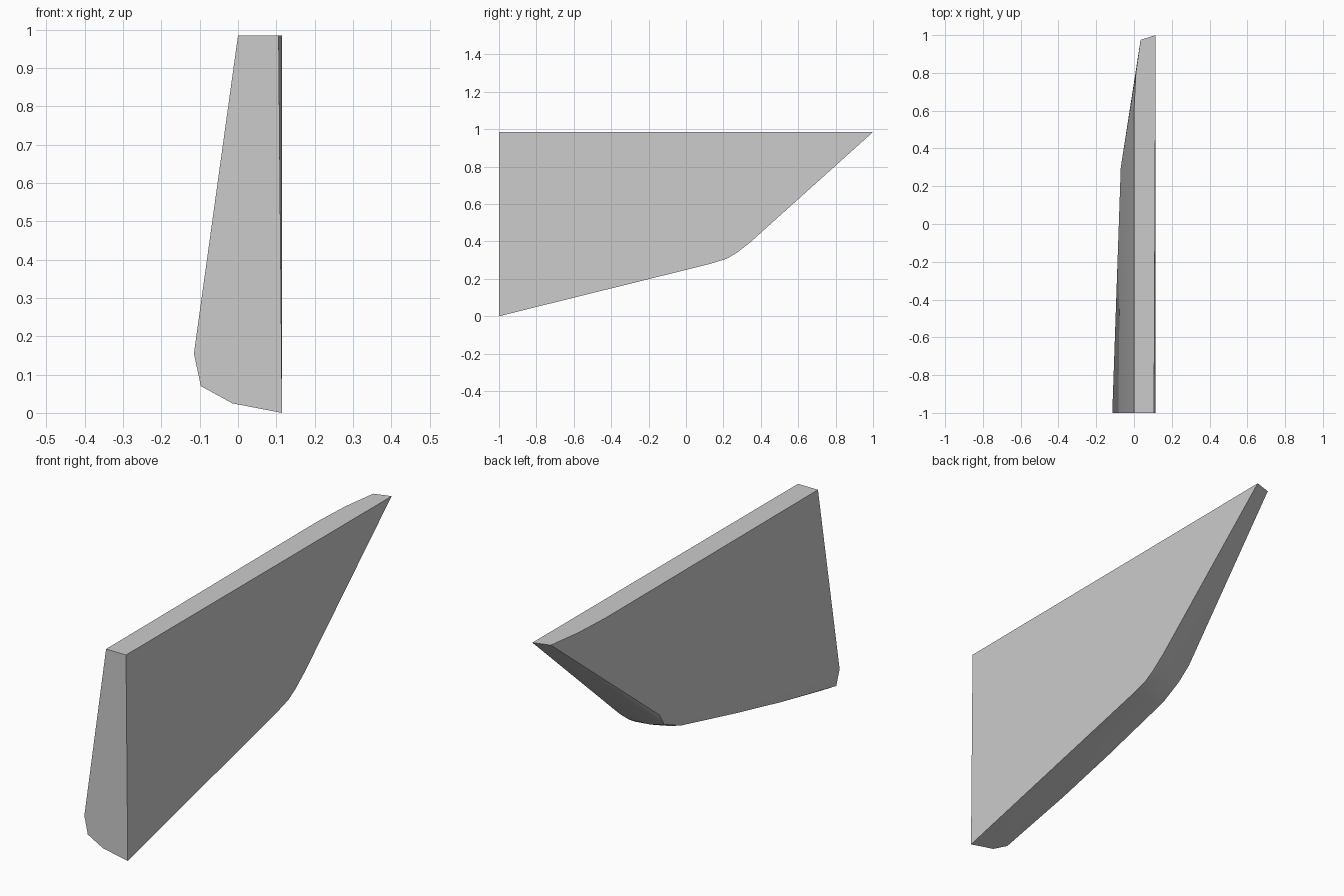
import bpy, bmesh, math

if "Cube" in bpy.data.objects:
    bpy.data.objects.remove(bpy.data.objects["Cube"])

# Flat-sided half hull: convex body wrapped around a few long rails
deck = [(0.106, -1, .985), (0, -1, .985), (0, .60, .985), (.01, .80, .985),
        (.035, .975, .985), (.115, 1, .985)]
keel = [(.115, y, z) for y, z in
        [(-1, 0), (.13, .28), (.22, .308), (.27, .338), (.34, .392)]]
lower_bilge = [(-.015, -1, .025), (.0, .13, .284), (.02, .235, .325)]
bilge = [(-.097, -1, .07), (-.09, -.6, .145), (-.08, -.28, .212),
         (-.062, .13, .302), (-.055, .245, .35)]
chine = [(-.115, -1, .155), (-.07, .30, .42)]

bm = bmesh.new()
for p in deck + keel + lower_bilge + bilge + chine:
    bm.verts.new(p)
res = bmesh.ops.convex_hull(bm, input=bm.verts[:])
loose = [v for v in bm.verts if not v.link_faces]
bmesh.ops.delete(bm, geom=loose, context='VERTS')

# Merge nearly coplanar panels into flat faces
bmesh.ops.dissolve_limit(bm, angle_limit=math.radians(0.6),
                         verts=bm.verts[:], edges=bm.edges[:])
bmesh.ops.recalc_face_normals(bm, faces=bm.faces[:])

mesh = bpy.data.meshes.new("half_hull")
bm.to_mesh(mesh)
bm.free()
hull = bpy.data.objects.new("half_hull", mesh)
bpy.context.collection.objects.link(hull)

# Soft bilge shading with crisp panel edges
bpy.context.view_layer.objects.active = hull
hull.select_set(True)
bpy.ops.object.shade_smooth_by_angle(angle=math.radians(30))
